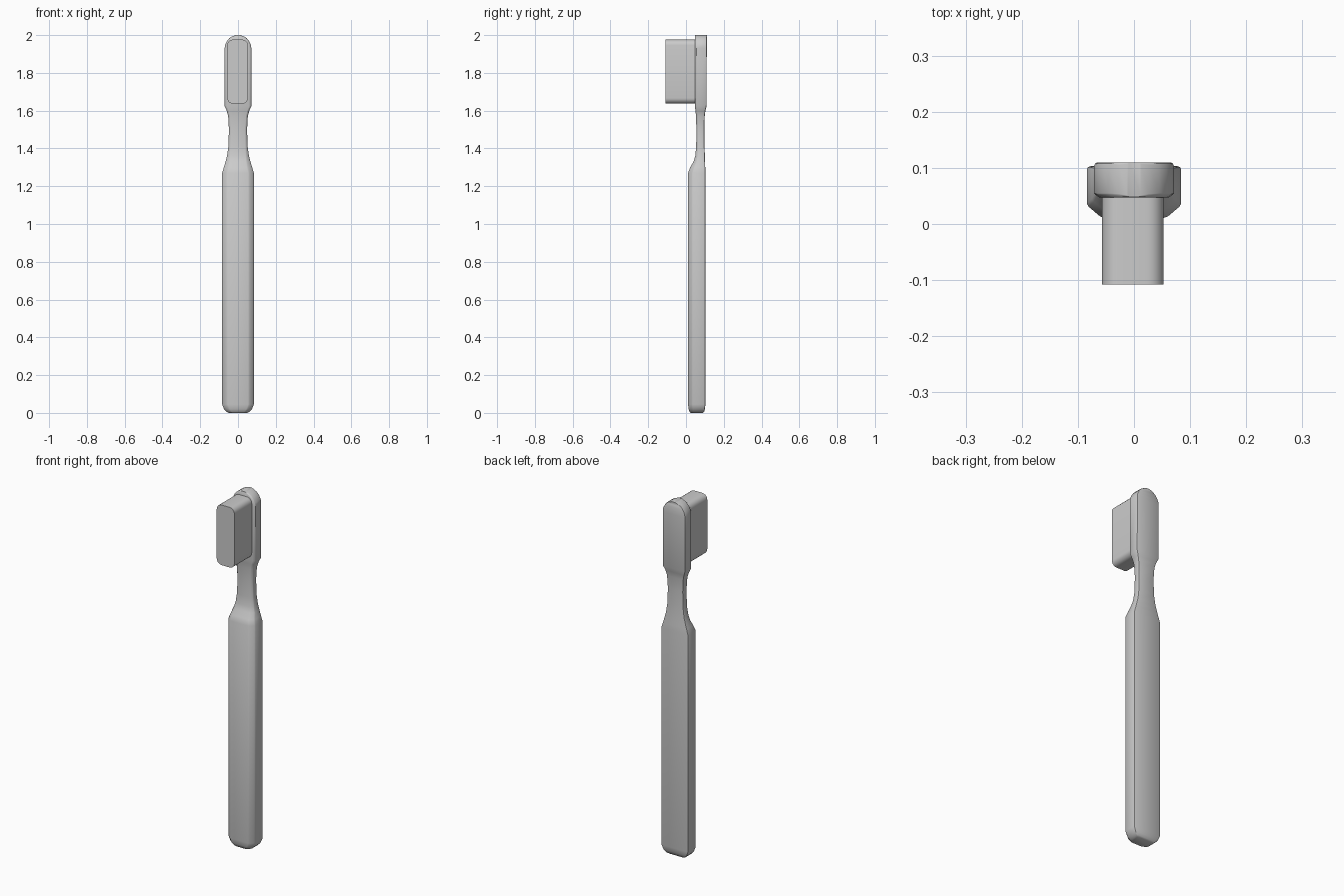
import bpy, bmesh, math


def loft(name, rings):
    """Skin a list of equal-length point rings and cap both ends."""
    bm = bmesh.new()
    vs = [[bm.verts.new(p) for p in r] for r in rings]
    n = len(vs[0])
    for a, b in zip(vs, vs[1:]):
        for i in range(n):
            j = (i + 1) % n
            bm.faces.new((a[i], a[j], b[j], b[i]))
    bm.faces.new(vs[0][::-1])
    bm.faces.new(vs[-1])
    bmesh.ops.recalc_face_normals(bm, faces=bm.faces)
    me = bpy.data.meshes.new(name)
    bm.to_mesh(me)
    bm.free()
    ob = bpy.data.objects.new(name, me)
    bpy.context.collection.objects.link(ob)
    bpy.ops.object.select_all(action='DESELECT')
    ob.select_set(True)
    bpy.context.view_layer.objects.active = ob
    bpy.ops.object.shade_smooth_by_angle(angle=math.radians(32))
    return ob


def section(z, w, y0, y1, cx, cy, r):
    """Right half of a section: softened front chamfer, small back round; then mirrored."""
    half = [(w - cx - 0.1 * cx, y0), (w - cx * 0.85, y0 + cy * 0.1),
            (w - cx * 0.12, y0 + cy * 0.85), (w, y0 + cy * 1.1),
            (w, y1 - r), (w - r * 0.3, y1 - r * 0.3), (w - r, y1)]
    pts = half + [(-x, y) for x, y in reversed(half)]
    return [(x, y, z) for x, y in pts]


# Handle, neck and head: z, half width, front y, back y, chamfer x, chamfer y, back round
stations = [
    (0.0, 0.048, 0.026, 0.090, 0.020, 0.014, 0.006),
    (0.006, 0.060, 0.019, 0.096, 0.024, 0.018, 0.006),
    (0.02, 0.074, 0.014, 0.100, 0.027, 0.022, 0.006),
    (0.045, 0.084, 0.011, 0.103, 0.028, 0.023, 0.006),
    (1.27, 0.084, 0.011, 0.103, 0.028, 0.023, 0.006),
    (1.30, 0.075, 0.022, 0.102, 0.026, 0.021, 0.006),
    (1.33, 0.066, 0.040, 0.101, 0.022, 0.016, 0.006),
    (1.36, 0.058, 0.049, 0.100, 0.016, 0.012, 0.006),
    (1.41, 0.051, 0.054, 0.098, 0.011, 0.010, 0.006),
    (1.50, 0.048, 0.055, 0.097, 0.009, 0.009, 0.006),
    (1.57, 0.052, 0.053, 0.099, 0.009, 0.009, 0.006),
    (1.60, 0.060, 0.050, 0.103, 0.010, 0.008, 0.006),
    (1.625, 0.071, 0.047, 0.109, 0.010, 0.007, 0.006),
    (1.93, 0.071, 0.047, 0.110, 0.010, 0.007, 0.006),
    (1.95, 0.068, 0.047, 0.110, 0.010, 0.007, 0.006),
    (1.97, 0.058, 0.047, 0.110, 0.010, 0.007, 0.006),
    (1.985, 0.045, 0.047, 0.110, 0.010, 0.007, 0.006),
    (1.995, 0.027, 0.048, 0.110, 0.008, 0.005, 0.005),
    (2.0, 0.012, 0.048, 0.110, 0.004, 0.003, 0.003),
]
loft("handle_body", [section(*s) for s in stations])

# Bristle block: rounded rectangle pulled forward from the head
x0, x1, z0, z1, r = -0.057, 0.053, 1.637, 1.976, 0.03
outline = []
for k, (cx, cz) in enumerate([(x1 - r, z1 - r), (x0 + r, z1 - r),
                              (x0 + r, z0 + r), (x1 - r, z0 + r)]):
    for i in range(6):
        a = math.radians(90 * k + 18 * i)
        outline.append((cx + r * math.cos(a), cz + r * math.sin(a)))
loft("bristles", [[(x, y, z) for x, z in outline] for y in (-0.108, 0.06)])
